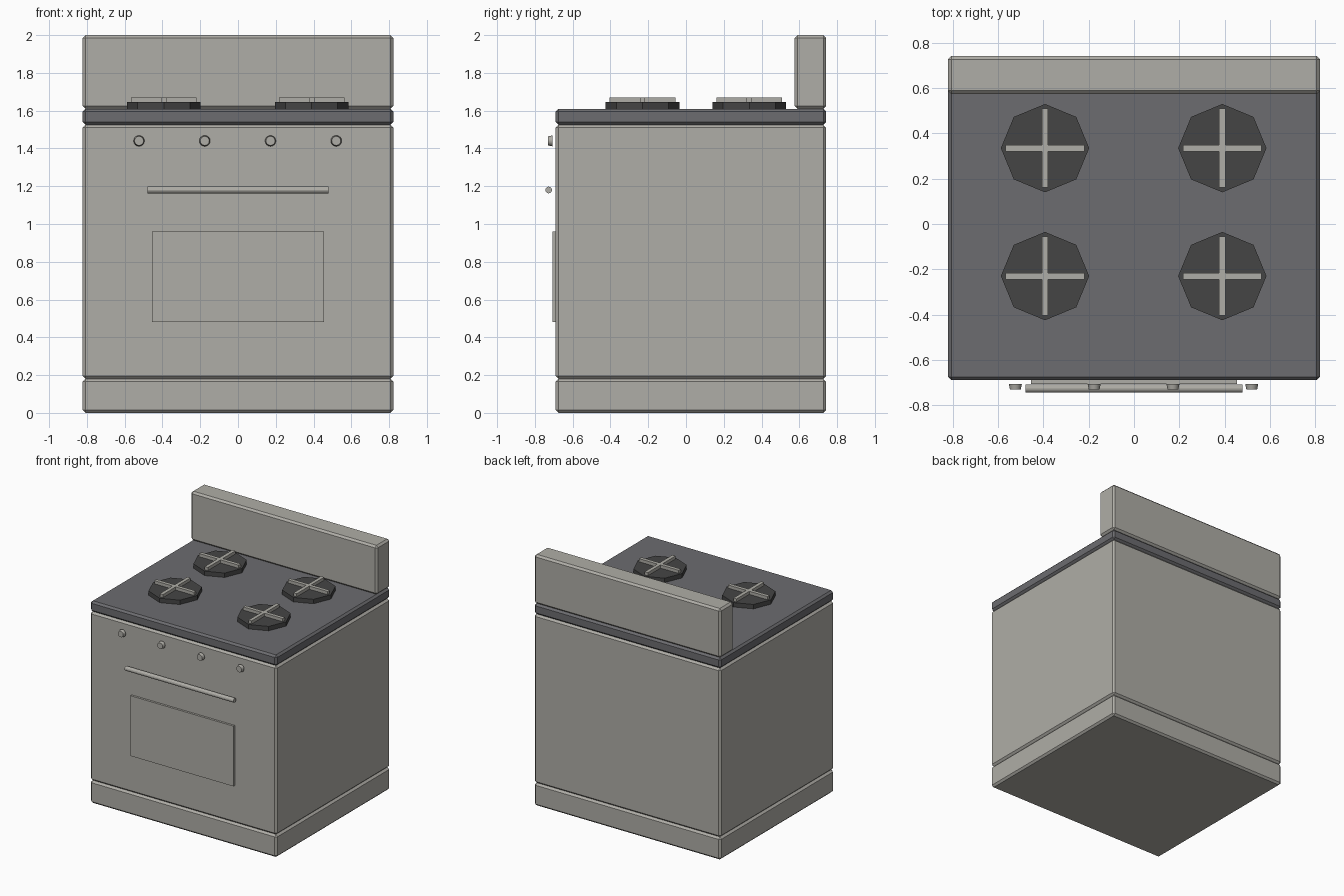
import bpy
from math import pi

cube = bpy.data.objects.get("Cube")
if cube:
    bpy.data.objects.remove(cube, do_unlink=True)


def material(name, color):
    mat = bpy.data.materials.new(name)
    mat.use_nodes = True
    mat.diffuse_color = (*color, 1)
    mat.node_tree.nodes["Principled BSDF"].inputs["Base Color"].default_value = (*color, 1)
    return mat


ENAMEL = material("warm_grey_enamel", (0.43, 0.42, 0.385))
COOKTOP = material("dark_grey_cooktop", (0.15, 0.15, 0.16))
IRON = material("black_iron", (0.06, 0.06, 0.06))


def finish(name, mat):
    obj = bpy.context.object
    obj.name = obj.data.name = name
    obj.data.materials.append(mat)
    return obj


def box(name, mat, x, y, z, bevel=0):
    """Box spanning the (low, high) pairs, with an optional chamfer."""
    spans = (x, y, z)
    bpy.ops.mesh.primitive_cube_add(size=1, location=[(a + b) / 2 for a, b in spans])
    obj = finish(name, mat)
    obj.scale = [b - a for a, b in spans]
    bpy.ops.object.transform_apply(location=False, rotation=False, scale=True)
    if bevel:
        mod = obj.modifiers.new("chamfer", "BEVEL")
        mod.width = bevel
        mod.segments = 1
    return obj


def cone(name, mat, sides, r1, r2, depth, location, rotation=(0, 0, 0)):
    bpy.ops.mesh.primitive_cone_add(vertices=sides, radius1=r1, radius2=r2, depth=depth,
                                    location=location, rotation=rotation)
    return finish(name, mat)


WIDTH = (-0.822, 0.822)
DEPTH = (-0.69, 0.742)
CHAMFER = 0.015

# Stacked cabinet
box("base_drawer", ENAMEL, WIDTH, DEPTH, (0, 0.18), CHAMFER)
box("oven_body", ENAMEL, WIDTH, DEPTH, (0.18, 1.525), CHAMFER)
box("cooktop", COOKTOP, WIDTH, DEPTH, (1.525, 1.61), CHAMFER)
box("backsplash", ENAMEL, WIDTH, (0.575, 0.742), (1.61, 2), CHAMFER)

# Oven door details
box("oven_window", ENAMEL, (-0.455, 0.455), (-0.707, -0.68), (0.48, 0.96))
cone("door_handle", ENAMEL, 12, 0.018, 0.018, 0.96, (0, -0.727, 1.18), (0, pi / 2, 0))

# Control knobs, tapering toward the front
for i in range(4):
    knob = cone(f"knob_{i + 1}", ENAMEL, 16, 0.029, 0.024, 0.025,
                (-0.524 + i * 0.348, -0.718, 1.44), (pi / 2, 0, 0))
    bpy.ops.object.shade_smooth_by_angle(angle=pi / 6)

# Burners with crossed grates
for row, y in (("front", -0.23), ("back", 0.335)):
    for side, x in (("right", -0.393), ("left", 0.39)):
        name = f"{row}_{side}"
        cone(f"burner_{name}", IRON, 8, 0.195, 0.195, 0.04, (x, y, 1.625))
        for axis, hx, hy in (("across", 0.174, 0.014), ("along", 0.014, 0.174)):
            box(f"grate_{name}_{axis}", ENAMEL, (x - hx, x + hx), (y - hy, y + hy),
                (1.64, 1.67))
